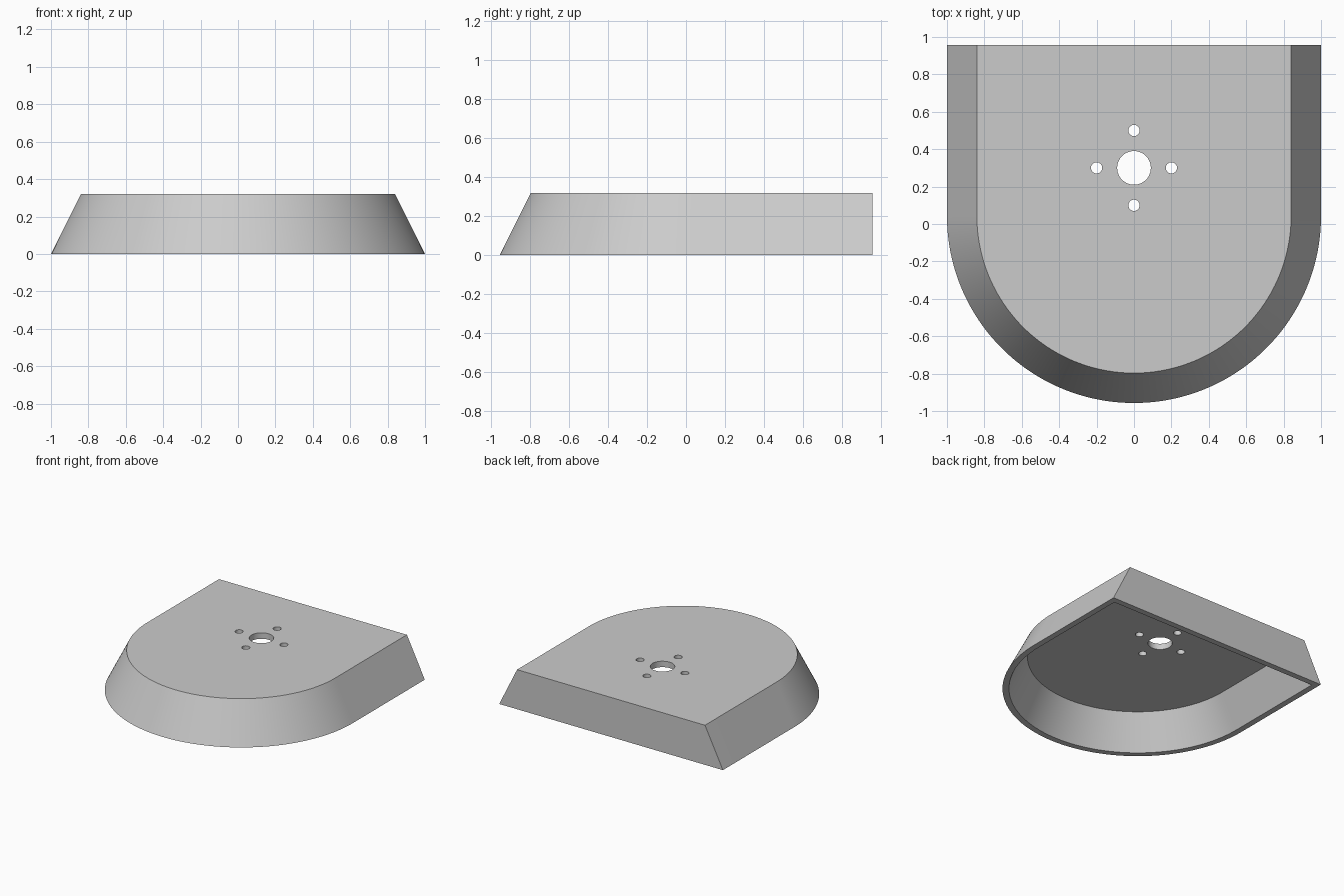
import bpy, bmesh, math

cube = bpy.data.objects.get("Cube")
if cube:
    bpy.data.objects.remove(cube, do_unlink=True)

ARC_Y = 0.043      # centre of the rounded front
BACK_Y = 0.957     # flat back
HEIGHT = 0.32
WALL = 0.048
SEGMENTS = 96

grey = bpy.data.materials.new("light grey")
grey.use_nodes = True
colour = (0.6, 0.6, 0.6, 1)
grey.diffuse_color = colour
grey.node_tree.nodes["Principled BSDF"].inputs["Base Color"].default_value = colour


def outline(bm, radius, back, z):
    """D-shaped ring: half circle at the front, straight sides, flat back."""
    points = [(radius, back)]
    for i in range(SEGMENTS + 1):
        a = -math.pi * i / SEGMENTS
        points.append((radius * math.cos(a), ARC_Y + radius * math.sin(a)))
    points.append((-radius, back))
    return [bm.verts.new((x, y, z)) for x, y in points]


def bridge(bm, lower, upper):
    n = len(lower)
    for i in range(n):
        j = (i + 1) % n
        bm.faces.new((lower[i], lower[j], upper[j], upper[i]))


# Hollow tapered cover, open underneath
bm = bmesh.new()
ceiling = HEIGHT - WALL
rings = [
    outline(bm, 0.84, BACK_Y, HEIGHT),
    outline(bm, 1.0, BACK_Y, 0),
    outline(bm, 1.0 - WALL, BACK_Y - WALL, 0),
    outline(bm, 1.0 - WALL - ceiling / 2, BACK_Y - WALL, ceiling),
]
for a, b in zip(rings, rings[1:]):
    bridge(bm, a, b)
bm.faces.new(rings[0])
bm.faces.new(rings[-1])
bmesh.ops.recalc_face_normals(bm, faces=bm.faces)
mesh = bpy.data.meshes.new("cover")
bm.to_mesh(mesh)
bm.free()
mesh.materials.append(grey)
cover = bpy.data.objects.new("cover", mesh)
bpy.context.collection.objects.link(cover)

# Centre hole and four screw holes through the top
holes = [(0, 0, 0.09)] + [(x, y, 0.03) for x, y in ((0.2, 0), (-0.2, 0), (0, 0.2), (0, -0.2))]
for x, y, radius in holes:
    bpy.ops.mesh.primitive_cylinder_add(vertices=48, radius=radius, depth=0.2,
                                        location=(x, 0.3 + y, HEIGHT))
    cutter = bpy.context.object
    cutter.name = "hole_cutter"
    cutter.hide_render = True
    cutter.data.materials.append(grey)
    cut = cover.modifiers.new("hole", 'BOOLEAN')
    cut.operation = 'DIFFERENCE'
    cut.solver = 'EXACT'
    cut.object = cutter
    bpy.context.view_layer.objects.active = cover
    bpy.ops.object.modifier_apply(modifier=cut.name)
    bpy.data.objects.remove(cutter, do_unlink=True)

# Smooth curved walls with crisp rims
cover.select_set(True)
bpy.context.view_layer.objects.active = cover
bpy.ops.object.shade_smooth_by_angle(angle=math.radians(25))
